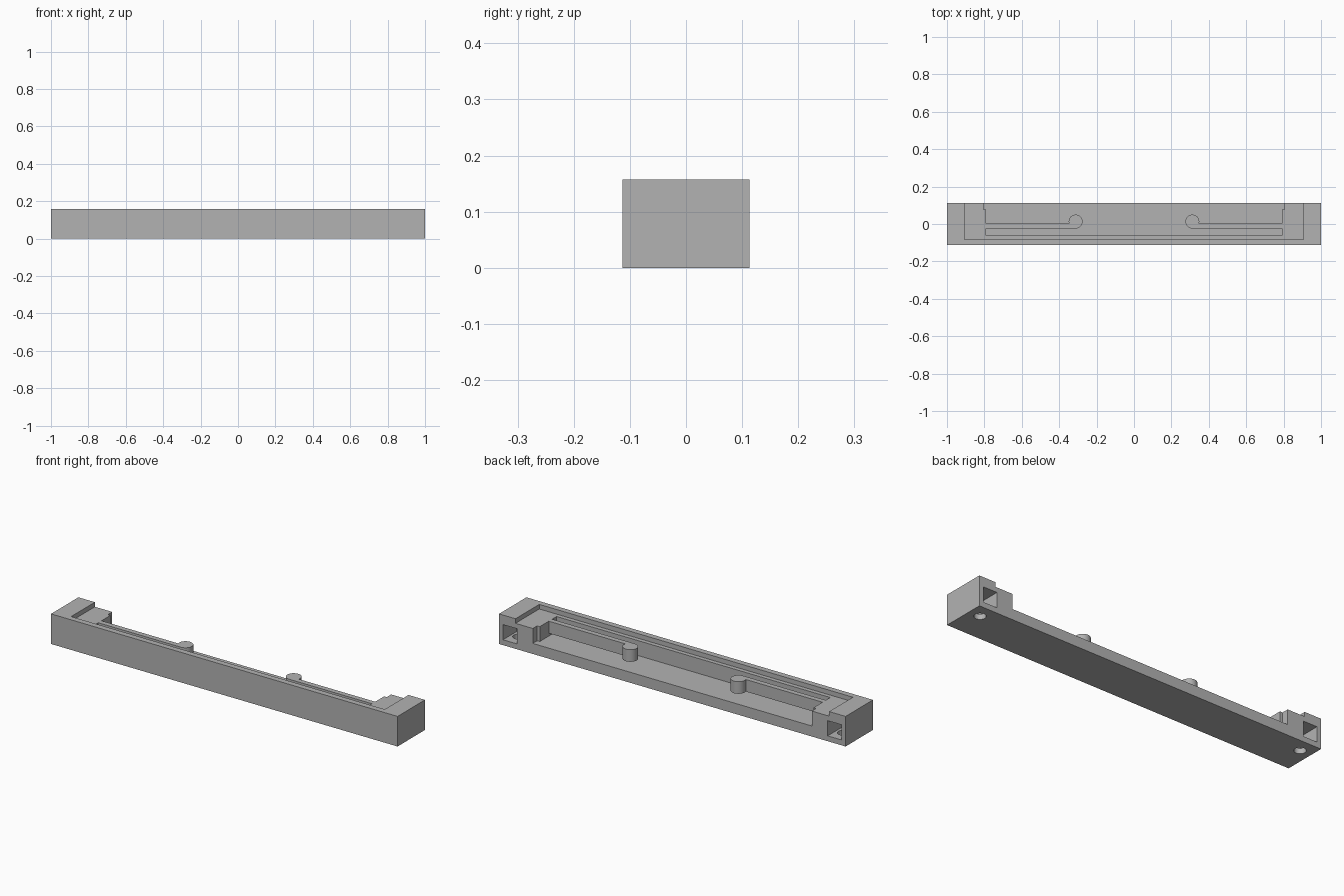
import bpy, bmesh, math

cube = bpy.data.objects.get("Cube")
if cube:
    bpy.data.objects.remove(cube, do_unlink=True)

grey = bpy.data.materials.new("plain_grey")
grey.use_nodes = True
grey.diffuse_color = (0.45, 0.45, 0.45, 1)
grey.node_tree.nodes["Principled BSDF"].inputs["Base Color"].default_value = grey.diffuse_color

HALF, DEPTH, TOP = 1.0, 0.113, 0.157
STEP, FLOOR, INNER = 0.133, 0.055, 0.79


def prism(name, outline, z0, z1):
    """Extrude a flat outline from z0 up to z1."""
    bm = bmesh.new()
    face = bm.faces.new([bm.verts.new((x, y, z0)) for x, y in outline])
    new = bmesh.ops.extrude_face_region(bm, geom=[face])["geom"]
    bmesh.ops.translate(bm, vec=(0, 0, z1 - z0),
                        verts=[v for v in new if isinstance(v, bmesh.types.BMVert)])
    bmesh.ops.recalc_face_normals(bm, faces=bm.faces)
    mesh = bpy.data.meshes.new(name)
    bm.to_mesh(mesh)
    bm.free()
    mesh.materials.append(grey)
    obj = bpy.data.objects.new(name, mesh)
    bpy.context.collection.objects.link(obj)
    return obj


def box(name, x0, x1, y0, y1, z0, z1):
    return prism(name, [(x0, y0), (x1, y0), (x1, y1), (x0, y1)], z0, z1)


def arc(cx, cy, r, start, end, steps):
    angles = [math.radians(start + (end - start) * i / steps) for i in range(steps + 1)]
    return [(cx + r * math.cos(a), cy + r * math.sin(a)) for a in angles]


def activate(obj):
    bpy.ops.object.select_all(action='DESELECT')
    obj.select_set(True)
    bpy.context.view_layer.objects.active = obj


def cut(target, cutter):
    cutter.hide_render = True
    mod = target.modifiers.new("cut", 'BOOLEAN')
    mod.operation, mod.solver, mod.object = 'DIFFERENCE', 'EXACT', cutter
    activate(target)
    bpy.ops.object.modifier_apply(modifier=mod.name)
    bpy.data.objects.remove(cutter, do_unlink=True)


# Long bar with a stepped top and a deep channel open to the back
body = box("body", -HALF, HALF, -DEPTH, DEPTH, 0, TOP)
cut(body, box("step_cutter", -0.905, 0.905, -0.083, 0.2, STEP, 0.3))
cut(body, box("channel_cutter", -INNER, INNER, -0.061, 0.2, FLOOR, 0.3))
cut(body, box("notch_cutter", -0.805, 0.805, 0.077, 0.2, FLOOR, 0.3))

# Square pockets in the back with round holes below them
for side in (-1, 1):
    cx = side * 0.937
    cut(body, box("pocket_cutter", cx - 0.04, cx + 0.04, 0.0, 0.2, 0.028, 0.107))
    cut(body, prism("hole_cutter", arc(cx, 0.042, 0.028, 0, 352.5, 47), -0.1, 0.05))

# Spring arms with round ends, hanging just above the channel floor
R, CX, CY = 0.037, 0.312, 0.013
join = -math.degrees(math.asin((CY - 0.003) / R))
outline = [(INNER, -0.024), (INNER, 0.003)] + arc(CX, CY, R, join, 270, 40)
arms = prism("spring_arms", outline, 0.07, STEP)
mirror = arms.modifiers.new("mirror", 'MIRROR')
mirror.use_axis = (True, False, False)

# Smooth round walls, crisp edges
for obj in (body, arms):
    activate(obj)
    bpy.ops.object.shade_smooth_by_angle(angle=math.radians(30))
